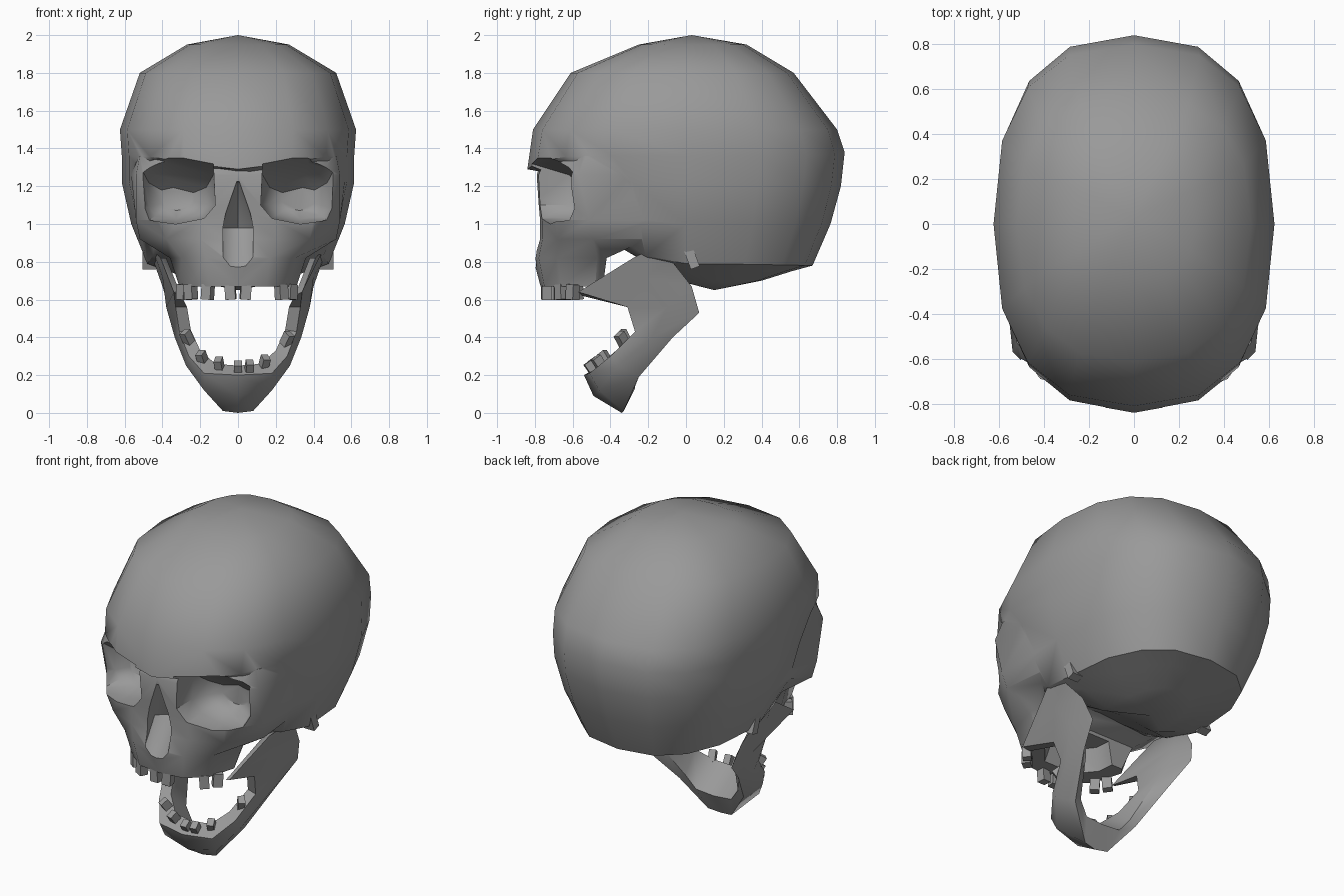
import bpy
import bmesh
from math import sin, cos, pi, radians, copysign
from mathutils import Matrix, Euler

if "Cube" in bpy.data.objects:
    bpy.data.objects.remove(bpy.data.objects["Cube"])

GREY = (0.32, 0.32, 0.32, 1.0)
bone = bpy.data.materials.new("bone_grey")
bone.use_nodes = True
bone.diffuse_color = GREY
bone.node_tree.nodes["Principled BSDF"].inputs["Base Color"].default_value = GREY


def make_object(name, bm):
    """Turn a bmesh into a linked object in the bone colour."""
    bmesh.ops.remove_doubles(bm, verts=bm.verts, dist=0.0001)
    bmesh.ops.recalc_face_normals(bm, faces=bm.faces)
    mesh = bpy.data.meshes.new(name)
    bm.to_mesh(mesh)
    bm.free()
    mesh.materials.append(bone)
    obj = bpy.data.objects.new(name, mesh)
    bpy.context.collection.objects.link(obj)
    return obj


def smooth(obj, limit):
    """Smooth shading that keeps edges above the limit sharp."""
    bm = bmesh.new()
    bm.from_mesh(obj.data)
    for face in bm.faces:
        face.smooth = True
    for edge in bm.edges:
        edge.smooth = edge.calc_face_angle(0) < radians(limit)
    bm.to_mesh(obj.data)
    bm.free()


def loft(name, rings, caps=True):
    """Skin a list of closed cross-sections."""
    bm = bmesh.new()
    rows = [[bm.verts.new(p) for p in ring] for ring in rings]
    count = len(rows[0])
    for low, high in zip(rows, rows[1:]):
        for i in range(count):
            j = (i + 1) % count
            bm.faces.new((low[i], low[j], high[j], high[i]))
    if caps:
        bm.faces.new(rows[0])
        bm.faces.new(rows[-1])
    return make_object(name, bm)


def hull(name, points):
    bm = bmesh.new()
    for p in points:
        bm.verts.new(p)
    bmesh.ops.convex_hull(bm, input=bm.verts)
    return make_object(name, bm)


def block(name, place, size, tilt=(0, 0, 0)):
    bm = bmesh.new()
    turn = Euler([radians(a) for a in tilt]).to_matrix().to_4x4()
    matrix = Matrix.Translation(place) @ turn @ Matrix.Diagonal((*size, 1))
    bmesh.ops.create_cube(bm, size=1, matrix=matrix)
    return make_object(name, bm)


def both_sides(points):
    return [(side * x, y, z) for side in (-1, 1) for x, y, z in points]


def mirrored(points):
    return [(-x, y, z) for x, y, z in points]


# Cranium: squarish oval rings, each with its own front, side and back height
def oval(z_front, z_side, z_back, front, back, half_width, power=2):
    ring = []
    for i in range(16):
        a = 2 * pi * i / 16
        s, c = sin(a), cos(a)
        x = half_width * copysign(abs(s) ** 0.8, s)
        y = (front if c > 0 else back) * abs(c) ** 0.8
        end = z_front if c > 0 else z_back
        ring.append((x, y, z_side + (end - z_side) * abs(c) ** power))
    return ring


cranium_rings = [
    [(0, 0.03, 2.0)] * 16,
    oval(1.95, 1.95, 1.95, -0.25, 0.32, 0.27),
    oval(1.8, 1.8, 1.8, -0.61, 0.57, 0.52),
    oval(1.5, 1.5, 1.5, -0.81, 0.8, 0.625),
    oval(1.29, 1.36, 1.38, -0.84, 0.84, 0.615, 9),   # brow edge
    oval(1.25, 1.22, 1.2, -0.62, 0.82, 0.615),
    oval(1.0, 1.0, 1.0, -0.55, 0.765, 0.565),
    oval(0.92, 0.79, 0.78, -0.46, 0.67, 0.48, 1.2),  # lower rim
    oval(0.88, 0.75, 0.75, -0.32, 0.56, 0.37),
    oval(0.76, 0.69, 0.70, -0.1, 0.4, 0.2),
    [(0, 0.15, 0.65)] * 16,
]
skull = loft("skull", cranium_rings, caps=False)

# Face: half outlines from the middle to the cheek and back, stacked upward
face_levels = {
    0.67: [(0, -0.77), (0.15, -0.75), (0.26, -0.66), (0.31, -0.48), (0.28, -0.44)],
    0.82: [(0, -0.81), (0.17, -0.78), (0.3, -0.68), (0.36, -0.47), (0.34, -0.42)],
    0.92: [(0, -0.78), (0.2, -0.76), (0.38, -0.68), (0.52, -0.49), (0.49, -0.2)],
    1.02: [(0, -0.78), (0.2, -0.76), (0.42, -0.69), (0.54, -0.51), (0.54, -0.2)],
    1.26: [(0, -0.79), (0.14, -0.78), (0.42, -0.69), (0.54, -0.57), (0.58, -0.2)],
    1.36: [(0, -0.76), (0.2, -0.73), (0.42, -0.64), (0.52, -0.53), (0.59, -0.2)],
}
face_rings = [[(-x, y, z) for x, y in reversed(half[1:])] + [(x, y, z) for x, y in half]
              for z, half in face_levels.items()]
face = loft("face", face_rings)

# Eye sockets: a bowl behind an angular opening, rising under the brow in front
rim = [(0.51, 1.24), (0.51, 1.08), (0.47, 1.02), (0.33, 1.0),
       (0.18, 1.03), (0.12, 1.1), (0.13, 1.21), (0.37, 1.27)]
bowl = [(-0.95, 1, 0.14), (-0.82, 1, 0.11), (-0.62, 1, 0.05), (-0.53, 0.8, 0), (-0.48, 0.45, 0)]
socket_rings = [[(0.32 + (x - 0.32) * k, y, 1.13 + (z - 1.13) * k + (lift if z > 1.2 else 0))
                 for x, z in rim] for y, k, lift in bowl]
left_socket = loft("left_socket_cutter", socket_rings)
right_socket = loft("right_socket_cutter", [mirrored(r) for r in socket_rings])

# Nose opening: a wedge with a sloping floor
nose = hull("nose_cutter", both_sides([
    (0.03, -0.95, 1.24), (0.08, -0.95, 0.98), (0.08, -0.95, 0.58),
    (0.08, -0.7, 0.98), (0, -0.74, 1.22), (0, -0.63, 0.98)]))

# Palate: hollow under the upper jaw, open to the rear
palate = hull("palate_cutter", both_sides([
    (0.12, -0.67, 0.6), (0.22, -0.55, 0.6), (0.24, -0.3, 0.6),
    (0.08, -0.62, 0.8), (0.16, -0.52, 0.8), (0.18, -0.3, 0.8)]))

tools = [(face, 'UNION')] + [(c, 'DIFFERENCE') for c in
                             (left_socket, right_socket, nose, palate)]
for tool, operation in tools:
    tool.hide_render = True
    mod = skull.modifiers.new(tool.name, 'BOOLEAN')
    mod.operation = operation
    mod.solver = 'EXACT'
    mod.object = tool
bpy.context.view_layer.update()
graph = bpy.context.evaluated_depsgraph_get()
result = bpy.data.meshes.new_from_object(skull.evaluated_get(graph))
skull.modifiers.clear()
skull.data = result
for tool, operation in tools:
    bpy.data.objects.remove(tool)
smooth(skull, 42)

# Small bony blocks behind the jaw joints
for side, label in ((1, "left"), (-1, "right")):
    block(label + "_ear_bone", (side * 0.47, 0.03, 0.82), (0.07, 0.05, 0.11), (20, 0, 0))

# Lower jaw: sections of inner lip, outer lip, outer face, lower edge, inner face
chin = [(0, -0.45, 0.25), (0, -0.54, 0.2), (0, -0.49, 0.09), (0, -0.34, 0), (0, -0.27, 0.13)]
jaw_half = [
    [(0.12, -0.44, 0.26), (0.18, -0.51, 0.21), (0.18, -0.46, 0.12),
     (0.08, -0.33, 0.01), (0.12, -0.27, 0.14)],
    [(0.2, -0.37, 0.33), (0.26, -0.4, 0.3), (0.275, -0.36, 0.25),
     (0.22, -0.25, 0.19), (0.18, -0.25, 0.22)],
    [(0.25, -0.26, 0.44), (0.31, -0.27, 0.43), (0.335, -0.18, 0.4),
     (0.31, -0.07, 0.4), (0.25, -0.12, 0.42)],
    [(0.27, -0.3, 0.56), (0.33, -0.31, 0.56), (0.38, -0.1, 0.56),
     (0.36, 0.07, 0.53), (0.31, -0.05, 0.55)],
    [(0.3, -0.55, 0.62), (0.34, -0.57, 0.64), (0.4, -0.22, 0.72),
     (0.4, 0.03, 0.67), (0.36, -0.09, 0.69)],
    [(0.38, -0.28, 0.82), (0.41, -0.28, 0.82), (0.45, -0.2, 0.86),
     (0.45, -0.08, 0.81), (0.41, -0.12, 0.82)],
]
jaw = loft("lower_jaw", [mirrored(s) for s in reversed(jaw_half)] + [chin] + jaw_half)
smooth(jaw, 55)

# Upper teeth, unevenly spaced around the arch
upper = [(-0.29, -0.58), (-0.25, -0.64), (-0.16, -0.71), (-0.04, -0.74),
         (0.04, -0.74), (0.23, -0.66), (0.28, -0.6)]
for n, (x, y) in enumerate(upper):
    block(f"upper_tooth_{n + 1}", (x, y, 0.64), (0.055, 0.05, 0.08),
          (0, 4 * (-1) ** n, 160 * x))

# Lower teeth, leaning forward with the open jaw
lower = [(-0.27, -0.33, 0.4), (-0.19, -0.43, 0.29), (-0.1, -0.48, 0.255), (0, -0.5, 0.235),
         (0.06, -0.5, 0.24), (0.14, -0.46, 0.265), (0.26, -0.34, 0.39)]
for n, (x, y, z) in enumerate(lower):
    block(f"lower_tooth_{n + 1}", (x, y, z), (0.04, 0.05, 0.07), (35, 0, 160 * x))
